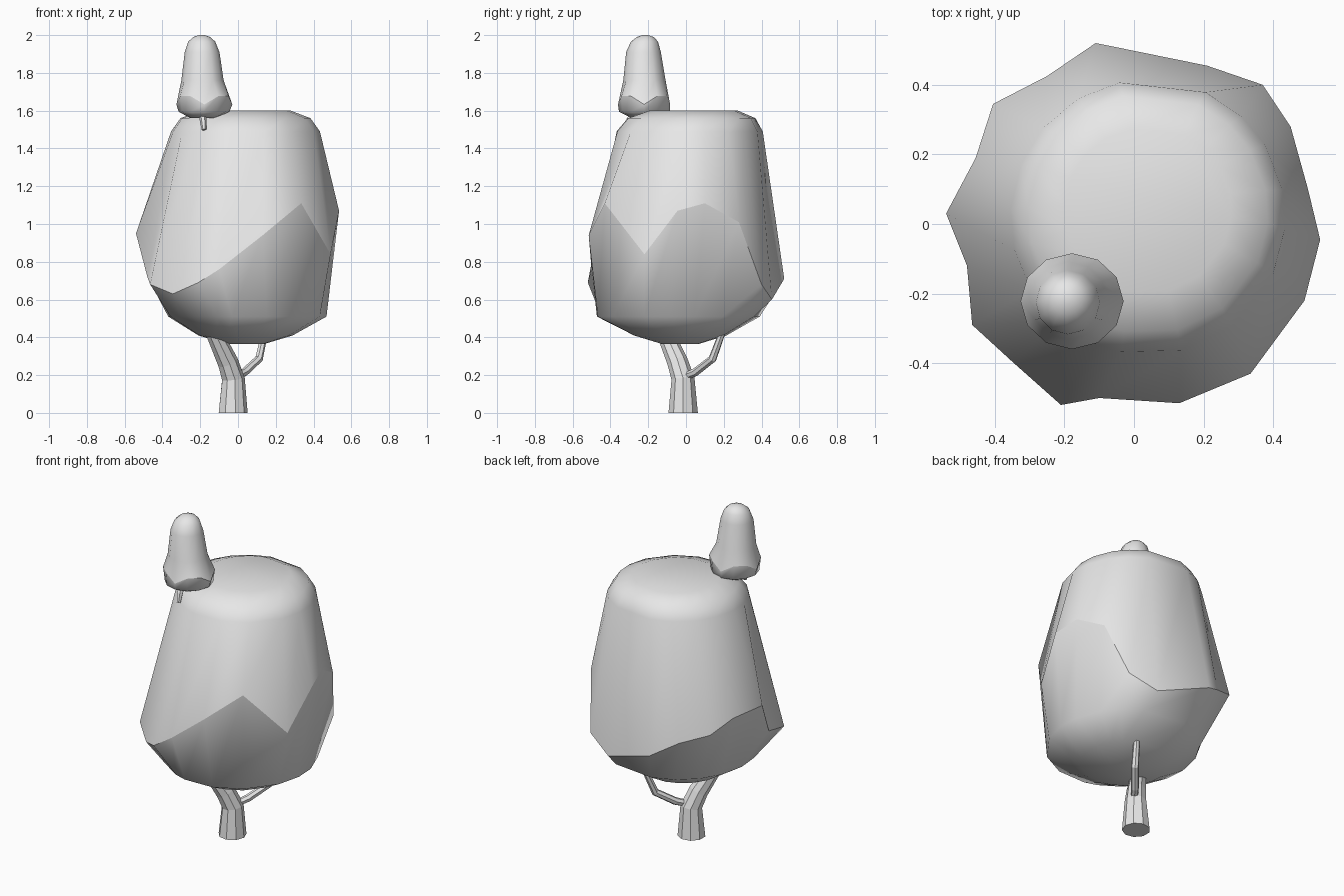
import bpy
import bmesh
import math
from mathutils import Vector

if "Cube" in bpy.data.objects:
    bpy.data.objects.remove(bpy.data.objects["Cube"], do_unlink=True)

grey = bpy.data.materials.new("light_grey")
grey.use_nodes = True
grey.diffuse_color = (0.8, 0.8, 0.8, 1)
grey.node_tree.nodes["Principled BSDF"].inputs["Base Color"].default_value = (0.8, 0.8, 0.8, 1)


def loft(name, rings, smooth=False, crease=None):
    """Skin a stack of equal-length rings, cap both ends, optionally crease one ring."""
    bm = bmesh.new()
    loops = [[bm.verts.new(p) for p in ring] for ring in rings]
    count = len(loops[0])
    for low, high in zip(loops, loops[1:]):
        for i in range(count):
            j = (i + 1) % count
            bm.faces.new((low[i], low[j], high[j], high[i]))
    bm.faces.new(loops[0][::-1])
    bm.faces.new(loops[-1])
    for face in bm.faces:
        face.smooth = smooth
    if crease is not None:
        for i, vert in enumerate(loops[crease]):
            bm.edges.get((vert, loops[crease][i - 1])).smooth = False
    bmesh.ops.recalc_face_normals(bm, faces=bm.faces)
    mesh = bpy.data.meshes.new(name)
    bm.to_mesh(mesh)
    bm.free()
    mesh.materials.append(grey)
    obj = bpy.data.objects.new(name, mesh)
    bpy.context.collection.objects.link(obj)
    return obj


def ellipse(angles, x, y, z, rx, ry):
    return [(x + rx * math.cos(a), y + ry * math.sin(a), z) for a in angles]


def even_angles(sides):
    return [math.tau * i / sides for i in range(sides)]


def tube(name, path, sides):
    """Tapered limb; rings stand square to the path direction."""
    rings = []
    points = [Vector(p[:3]) for p in path]
    for i, point in enumerate(points):
        ahead = points[min(i + 1, len(points) - 1)] - points[max(i - 1, 0)]
        if i == 0 and point.z == 0:
            ahead = Vector((0, 0, 1))
        turn = Vector((0, 0, 1)).rotation_difference(ahead)
        ring = ellipse(even_angles(sides), 0, 0, 0, path[i][3], path[i][3])
        rings.append([point + turn @ Vector(p) for p in ring])
    return loft(name, rings)


# Trunk and side branch
tube("trunk", [(-.028, -.015, 0, .079), (-.026, -.016, .18, .062),
               (-.055, -.045, .27, .056), (-.125, -.11, .42, .046),
               (-.16, -.15, .6, .03)], 9)
tube("side_branch", [(-.01, -.01, .19, .02), (.035, .05, .215, .022),
                     (.11, .14, .285, .022), (.14, .19, .42, .018),
                     (.15, .21, .55, .01)], 7)

# Main canopy: jagged widest outline, rounded underside and flattened crown
outline = [(.13, -.515, .94), (.335, -.43, 1.11), (.49, -.22, .84),
           (.535, -.045, 1.07), (.5, .1, 1.11), (.45, .28, 1.01),
           (.37, .4, .68), (.21, .455, .6), (-.11, .52, .71),
           (-.25, .425, .79), (-.405, .345, .85), (-.455, .19, .91),
           (-.54, .03, .95), (-.48, -.12, .72), (-.465, -.29, .68),
           (-.345, -.4, .63), (-.21, -.52, .69), (-.1, -.5, .76)]
angles = [math.atan2(y, x) for x, y, z in outline]
canopy = [
    ellipse(angles, .04, -.03, .365, .1, .1),
    ellipse(angles, .04, -.03, .41, .25, .25),
    ellipse(angles, .05, -.04, .51, .42, .44),
    outline,
    ellipse(angles, .04, .02, 1.49, .395, .395),
    ellipse(angles, .04, .03, 1.56, .345, .345),
    ellipse(angles, .04, .04, 1.6, .24, .24),
]
loft("canopy", canopy, smooth=True, crease=3)

# Small upper tuft: jagged skirt with a tall rounded cap
around = even_angles(12)
skirt = [(x, y, z + (.022 if i % 3 else -.022)) for i, (x, y, z) in
         enumerate(ellipse(around, -.178, -.222, 1.655, .148, .138))]
tuft = [
    ellipse(around, -.185, -.22, 1.562, .07, .07),
    ellipse(around, -.18, -.22, 1.595, .135, .135),
    skirt,
    ellipse(around, -.188, -.22, 1.76, .112, .112),
    ellipse(around, -.19, -.225, 1.91, .092, .092),
    ellipse(around, -.192, -.22, 1.965, .072, .072),
    ellipse(around, -.192, -.215, 1.99, .045, .045),
    ellipse(around, -.192, -.215, 2.0, .015, .015),
]
loft("upper_tuft", tuft, smooth=True, crease=2)

# Twig holding the tuft
tube("tuft_twig", [(-.18, -.32, 1.5, .012), (-.185, -.3, 1.55, .018),
                   (-.19, -.25, 1.62, .018)], 6)
